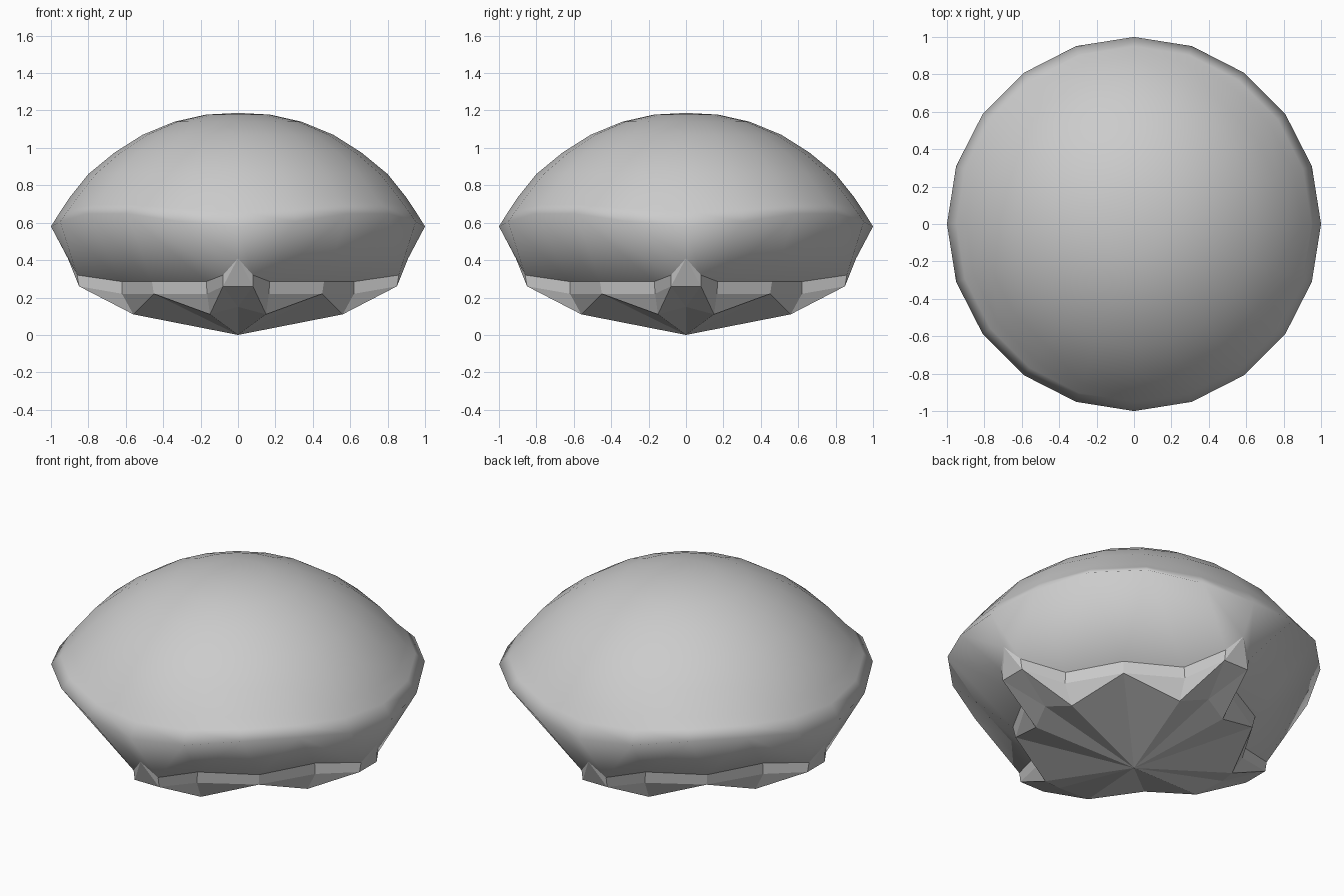
import bpy, bmesh, math

if "Cube" in bpy.data.objects:
    bpy.data.objects.remove(bpy.data.objects["Cube"])

SEG = 20


def finish(bm, name, smooth):
    bmesh.ops.recalc_face_normals(bm, faces=bm.faces)
    me = bpy.data.meshes.new(name)
    bm.to_mesh(me)
    bm.free()
    ob = bpy.data.objects.new(name, me)
    bpy.context.collection.objects.link(ob)
    for p in me.polygons:
        p.use_smooth = smooth
    return ob


def star_ring(quarter):
    """Repeat a quarter outline four times around z."""
    pts = []
    for q in range(4):
        c, s = [(1, 0), (0, 1), (-1, 0), (0, -1)][q]
        pts += [(x * c - y * s, x * s + y * c, z) for x, y, z in quarter]
    return pts


# Upper outline of the base: a pointed corner on each axis, blunt corner on diagonals
upper = star_ring([(.91, 0, .41), (.86, .08, .32), (.62, .17, .285),
                   (.46, .46, .285), (.17, .62, .285), (.08, .86, .32)])

# Shell: domed top, wavy rim and sloping underside
bm = bmesh.new()
top = bm.verts.new((0, 0, 1.187))
profile = [(.17, 1.178, 0), (.34, 1.14, 0), (.51, 1.07, 0), (.66, .975, 0),
           (.80, .86, 0), (.90, .735, .01), (.95, .66, .04), (1.0, .58, .075)]
rings = []
for r, z, lift in profile:
    ring = []
    for i in range(SEG):
        a = math.tau * i / SEG
        ring.append(bm.verts.new((r * math.cos(a), r * math.sin(a),
                                  z + lift * math.sin(2 * a) ** 2)))
    rings.append(ring)
for i in range(SEG):
    j = (i + 1) % SEG
    bm.faces.new((top, rings[0][i], rings[0][j]))
    for a, b in zip(rings, rings[1:]):
        bm.faces.new((a[i], b[i], b[j], a[j]))
rim = rings[-1]
low = [bm.verts.new(p) for p in upper]
for q in range(4):
    R = [rim[(5 * q + k) % SEG] for k in range(6)]
    U = [low[(6 * q + k) % 24] for k in range(7)]
    for f in ((R[0], U[0], U[1], R[1]), (R[1], U[1], U[2], R[2]),
              (R[2], U[2], U[3]), (R[2], U[3], R[3]), (R[3], U[3], U[4]),
              (R[3], U[4], U[5], R[4]), (R[4], U[5], U[6], R[5])):
        bm.faces.new(f)
bmesh.ops.recalc_face_normals(bm, faces=bm.faces)
finish(bm, "shell", True)

# Base: faceted band, four feet and a shallow star-shaped cone below
bm = bmesh.new()
U = [bm.verts.new(p) for p in upper]
pole = bm.verts.new((0, 0, 0))
L = [bm.verts.new(p) for p in star_ring(
    [(.85, .08, .26), (.62, .165, .22), (.45, .45, .22),
     (.165, .62, .22), (.08, .85, .26)])]
F = [bm.verts.new(p) for p in star_ring(
    [(.62, 0, .15), (.56, .15, .11), (.15, .56, .11)])]
for q in range(4):
    u = [U[(6 * q + k) % 24] for k in range(7)]
    a, b, c, d, e = L[5 * q:5 * q + 5]
    prev = L[5 * q - 1]
    m, s, t = F[3 * q:3 * q + 3]
    n = F[(3 * q + 3) % 12]
    faces = [
        # pointed foot front and band
        (u[0], prev, a), (u[0], a, u[1]), (u[6], u[5], e),
        (u[1], a, b, u[2]), (u[2], b, c, u[3]),
        (u[3], c, d, u[4]), (u[4], d, e, u[5]),
        # foot undersides
        (prev, m, a), (a, m, s), (a, s, b), (b, s, c),
        (c, t, d), (d, t, e), (e, t, n),
        # bottom fan
        (pole, m, s), (pole, s, c), (pole, c, t), (pole, t, n)]
    for f in faces:
        bm.faces.new(f)
# recalculated outward from a temporarily closed top
cap = bm.faces.new(U)
bmesh.ops.recalc_face_normals(bm, faces=bm.faces)
bmesh.ops.delete(bm, geom=[cap], context='FACES_ONLY')
finish(bm, "faceted_base", False)
